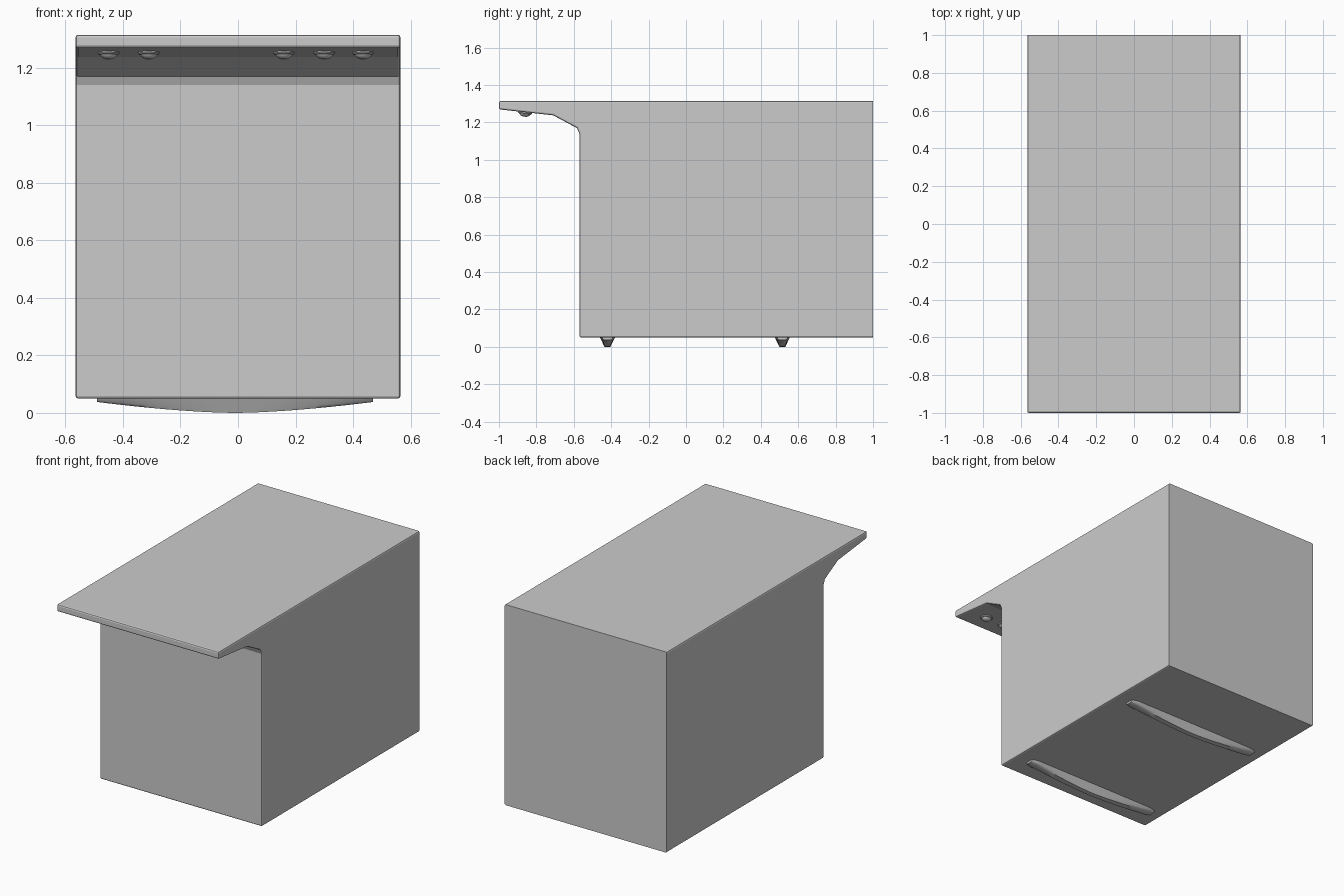
import bpy, bmesh, math
from mathutils import Matrix

if "Cube" in bpy.data.objects:
    bpy.data.objects.remove(bpy.data.objects["Cube"])


def add_mesh(name, bm):
    bmesh.ops.recalc_face_normals(bm, faces=bm.faces)
    me = bpy.data.meshes.new(name)
    bm.to_mesh(me)
    bm.free()
    ob = bpy.data.objects.new(name, me)
    bpy.context.collection.objects.link(ob)
    return ob


def loft(name, rings):
    # Skin a row of equal-length closed rings and cap both ends
    bm = bmesh.new()
    vs = [[bm.verts.new(p) for p in ring] for ring in rings]
    n = len(vs[0])
    for a, b in zip(vs, vs[1:]):
        for i in range(n):
            j = (i + 1) % n
            bm.faces.new((a[i], a[j], b[j], b[i]))
    bm.faces.new(vs[0])
    bm.faces.new(vs[-1])
    return add_mesh(name, bm)


def smooth(ob, angle=35):
    bpy.ops.object.select_all(action='DESELECT')
    ob.select_set(True)
    bpy.context.view_layer.objects.active = ob
    bpy.ops.object.shade_smooth_by_angle(angle=math.radians(angle))


# Box body with front canopy: side profile (y, z) extruded across x
HALF = 0.565
profile = [(1, 0.05), (-0.57, 0.05), (-0.57, 1.14), (-0.583, 1.17),
           (-0.71, 1.238), (-1, 1.27), (-1, 1.315), (1, 1.315)]
body = loft("box_body", [[(x, y, z) for y, z in profile] for x in (-HALF, HALF)])

# Chamfer the convex outer edges, leaving the back face sharp
bm = bmesh.new()
bm.from_mesh(body.data)
edges = [e for e in bm.edges
         if not all(v.co.y > 0.99 for v in e.verts)
         and e.calc_face_angle_signed() > math.radians(60)]
bmesh.ops.bevel(bm, geom=edges, offset=0.009, segments=2, profile=0.5,
                affect='EDGES', clamp_overlap=True)
bm.to_mesh(body.data)
bm.free()

# Lamps under the canopy, square to its sloping underside
TILT = math.atan2(1.27 - 1.238, 0.29)
lamp_profile = [(0.037, 0.006), (0.037, -0.004), (0.034, -0.008), (0.030, -0.009),
                (0.027, -0.014), (0.020, -0.020), (0.010, -0.024)]
for k, x in enumerate((-0.45, -0.31, 0.16, 0.30, 0.435)):
    rings = [[(r * math.cos(i * math.tau / 20), r * math.sin(i * math.tau / 20), z)
              for i in range(20)] for r, z in lamp_profile]
    lamp = loft(f"canopy_lamp_{k + 1}", rings)
    lamp.matrix_world = Matrix.Translation((x, -0.86, 1.2545)) @ Matrix.Rotation(-TILT, 4, 'X')
    smooth(lamp)

# Bowed skids under the box: tapered cross-sections lofted along x
for name, yc in (("front_skid", -0.42), ("rear_skid", 0.515)):
    rings = []
    for i in range(25):
        t = -1 + 2 * i / 24
        u = abs(t)
        depth = 0.012 + 0.038 * (1 - u ** 1.6)
        end = 1 if u < 0.95 else 0.7
        top, low = 0.042 * end, (0.034 - 0.28 * depth) * end
        x, zb = -0.01 + 0.48 * t, 0.05 - depth
        rings.append([(x, yc - top, 0.055), (x, yc - low - 0.003, zb + 0.3 * depth),
                      (x, yc - low * 0.8, zb), (x, yc + low * 0.8, zb),
                      (x, yc + low + 0.003, zb + 0.3 * depth), (x, yc + top, 0.055)])
    smooth(loft(name, rings), 50)
